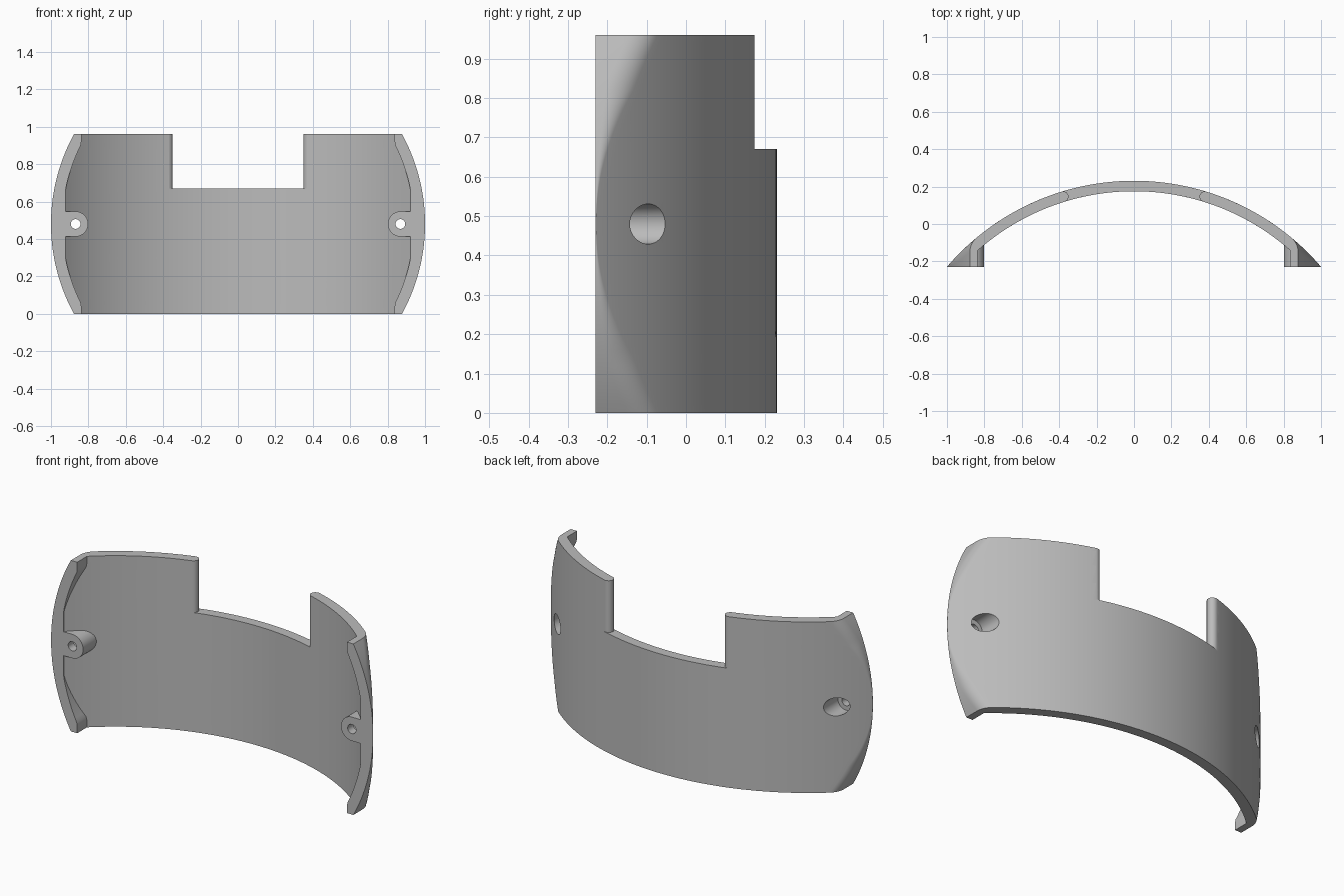
import bpy, bmesh
from math import sin, cos, asin, atan2, sqrt, pi

if "Cube" in bpy.data.objects:
    bpy.data.objects.remove(bpy.data.objects["Cube"])

CY = -1.086             # axis of the curved wall
R_OUT, R_IN = 1.317, 1.261
R_MID = (R_OUT + R_IN) / 2
FRONT, HEIGHT = -0.23, 0.96
MID_Z = HEIGHT / 2
BOSS_X, BOSS_R = 0.868, 0.067

grey = bpy.data.materials.new("plain_grey")
grey.use_nodes = True
grey.diffuse_color = (0.5, 0.5, 0.5, 1)
grey.node_tree.nodes["Principled BSDF"].inputs["Base Color"].default_value = (0.5, 0.5, 0.5, 1)


def loft(name, rings):
    """Solid skinned through equal-length rings, capped at both ends."""
    bm = bmesh.new()
    rows = [[bm.verts.new(p) for p in ring] for ring in rings]
    n = len(rows[0])
    for a, b in zip(rows, rows[1:]):
        for i in range(n):
            j = (i + 1) % n
            bm.faces.new((a[i], a[j], b[j], b[i]))
    bm.faces.new(rows[0][::-1])
    bm.faces.new(rows[-1])
    bmesh.ops.recalc_face_normals(bm, faces=bm.faces)
    mesh = bpy.data.meshes.new(name)
    bm.to_mesh(mesh)
    bm.free()
    mesh.materials.append(grey)
    obj = bpy.data.objects.new(name, mesh)
    bpy.context.collection.objects.link(obj)
    return obj


def boolean(target, tool, operation):
    mod = target.modifiers.new("bool", 'BOOLEAN')
    mod.operation, mod.object, mod.solver = operation, tool, 'EXACT'
    bpy.context.view_layer.objects.active = target
    bpy.ops.object.modifier_apply(modifier=mod.name)
    bpy.data.objects.remove(tool)


def arc(radius, start, steps):
    """Points from angle start to the middle of the wall."""
    angles = [start + (pi / 2 - start) * i / steps for i in range(steps + 1)]
    return [(radius * cos(a), CY + radius * sin(a)) for a in angles]


def mirrored(half):
    return half + [(-x, y) for x, y in half[-2::-1]]


def wall_ring(z):
    """Wall section at one height: rounded outer corners, straight inner lips."""
    dz = z - MID_Z
    edge = sqrt(1 - dz * dz)
    r = max(0.002, 0.1 * min(1, (1 - edge) / 0.06))
    cx, cy = edge - r, sqrt((R_OUT - r) ** 2 - (edge - r) ** 2) + CY
    phi = atan2(cy - CY, cx)
    outer = [(edge, FRONT)]
    outer += [(cx + r * cos(phi * i / 10), max(FRONT + 0.0003, cy + r * sin(phi * i / 10)))
              for i in range(10)]
    outer += arc(R_OUT, phi, 40)
    lip = max(0.838, min(0.922, sqrt(0.94 ** 2 - dz * dz)))
    inner = [(lip, FRONT)] + arc(R_IN, atan2(sqrt(R_IN ** 2 - lip ** 2), lip), 40)
    return [(x, y, z) for x, y in mirrored(outer) + mirrored(inner)[::-1]]


def rod(name, x, radius, y0, y1):
    circle = [(x + radius * cos(2 * pi * i / 40), MID_Z + radius * sin(2 * pi * i / 40))
              for i in range(40)]
    return loft(name, [[(px, y, pz) for px, pz in circle] for y in (y0, y1)])


# Curved wall
wall = loft("curved_wall", [wall_ring(HEIGHT * i / 48) for i in range(49)])

# Top notch whose wall ends are fully rounded
a = asin(0.378 / R_MID)
half_t = (R_OUT - R_IN) / 2
side = [(1.5 * sin(a), CY + 1.5 * cos(a))]
for i in range(13):
    t = pi / 2 - pi * i / 12
    u, v = R_MID + half_t * sin(t), half_t * cos(t)
    side.append((u * sin(a) - v * cos(a), CY + u * cos(a) + v * sin(a)))
side.append((1.1 * sin(a), CY + 1.1 * cos(a)))
profile = side + [(-x, y) for x, y in side[::-1]]
notch = loft("notch_cutter", [[(x, y, z) for x, y in profile] for z in (0.67, 1.1)])
boolean(wall, notch, 'DIFFERENCE')

# Screw bosses with a counterbore from the back and a through hole
for s in (1, -1):
    stations = [(BOSS_X - BOSS_R * cos(t), BOSS_R * sin(t))
                for t in [0.08 + (pi / 2 - 0.08) * i / 14 for i in range(15)]]
    stations += [(BOSS_X + 0.035, BOSS_R), (0.94, BOSS_R)]
    rings = []
    for x, w in stations:
        top = CY + sqrt(R_MID ** 2 - x * x)
        rings.append([(s * x, FRONT, MID_Z - w), (s * x, FRONT, MID_Z + w),
                      (s * x, top, MID_Z + w), (s * x, top, MID_Z - w)])
    boolean(wall, loft("screw_boss", rings), 'UNION')
    boolean(wall, rod("counterbore_cutter", s * BOSS_X, 0.051, -0.18, 0.3), 'DIFFERENCE')
    boolean(wall, rod("hole_cutter", s * BOSS_X, 0.026, -0.4, 0.3), 'DIFFERENCE')

# Smooth curves, crisp edges
bpy.ops.object.select_all(action='DESELECT')
wall.select_set(True)
bpy.context.view_layer.objects.active = wall
bpy.ops.object.shade_smooth_by_angle(angle=pi / 6)
